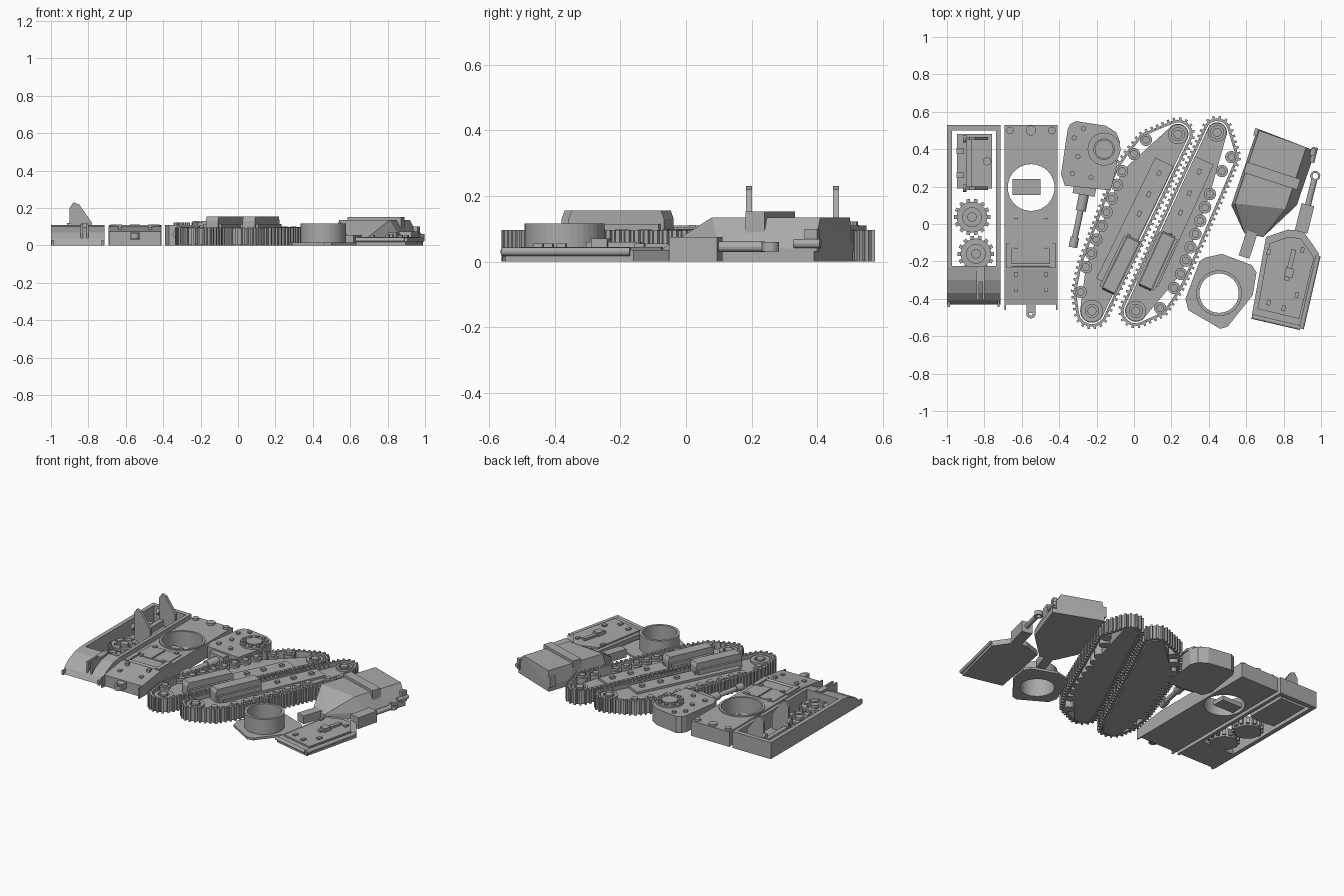
import bpy, bmesh, math
from mathutils import Vector, Matrix, geometry

cube = bpy.data.objects.get("Cube")
if cube:
    bpy.data.objects.remove(cube)

grey = bpy.data.materials.new("plain grey")
grey.use_nodes = True
COLOUR = (0.4, 0.4, 0.4, 1)
grey.diffuse_color = COLOUR
grey.node_tree.nodes["Principled BSDF"].inputs["Base Color"].default_value = COLOUR


def finish(bm, name):
    bmesh.ops.recalc_face_normals(bm, faces=bm.faces)
    mesh = bpy.data.meshes.new(name)
    bm.to_mesh(mesh)
    bm.free()
    mesh.materials.append(grey)
    bpy.context.collection.objects.link(bpy.data.objects.new(name, mesh))


def circle(x, y, r, n=32):
    return [(x + r * math.cos(i * math.tau / n), y + r * math.sin(i * math.tau / n)) for i in range(n)]


def rect(x0, x1, y0, y1):
    return [(x0, y0), (x1, y0), (x1, y1), (x0, y1)]


def prism(bm, loops, z0, z1):
    # outer loop first, later loops are holes
    edges = []
    for loop in loops:
        vs = [bm.verts.new((x, y, z0)) for x, y in loop]
        edges += [bm.edges.new((vs[i - 1], vs[i])) for i in range(len(vs))]
    new = bmesh.ops.triangle_fill(bm, edges=edges, use_beauty=True)["geom"]
    faces = [g for g in new if isinstance(g, bmesh.types.BMFace)]
    out = bmesh.ops.extrude_face_region(bm, geom=faces, use_keep_orig=True)["geom"]
    verts = [g for g in out if isinstance(g, bmesh.types.BMVert)]
    bmesh.ops.translate(bm, verts=verts, vec=(0, 0, z1 - z0))


def hull(bm, layers):
    # convex solid through polygons at given heights
    vs = [bm.verts.new((x, y, z)) for pts, z in layers for x, y in pts]
    res = bmesh.ops.convex_hull(bm, input=vs)
    bmesh.ops.delete(bm, geom=[v for v in res["geom_interior"] if isinstance(v, bmesh.types.BMVert)], context='VERTS')


def box(bm, x, y, z0, z1, w, d, deg=0):
    m = (Matrix.Translation((x, y, (z0 + z1) / 2)) @ Matrix.Rotation(math.radians(deg), 4, 'Z')
         @ Matrix.Diagonal((w, d, z1 - z0, 1)))
    bmesh.ops.create_cube(bm, size=1, matrix=m)


def rod(bm, a, b, r, r2=None, n=16):
    a, b = Vector(a), Vector(b)
    m = Matrix.Translation((a + b) / 2) @ (b - a).to_track_quat('Z', 'Y').to_matrix().to_4x4()
    bmesh.ops.create_cone(bm, cap_ends=True, segments=n, radius1=r, radius2=r2 or r, depth=(b - a).length, matrix=m)


def post(bm, x, y, z0, z1, r, n=16):
    rod(bm, (x, y, z0), (x, y, z1), r, n=n)


# Lower hull: open tray with a curved nose
bm = bmesh.new()
prism(bm, [rect(-1, -0.715, -0.23, 0.53), rect(-0.972, -0.738, -0.225, 0.5)], 0, 0.11)
side = [(-0.23, 0), (-0.23, 0.11), (-0.3, 0.1), (-0.37, 0.07), (-0.41, 0.035), (-0.43, 0)]
vs = [bm.verts.new((x, y, z)) for x in (-1, -0.715) for y, z in side]
bmesh.ops.convex_hull(bm, input=vs)
for x in (-0.835, -0.805):
    box(bm, x, -0.32, 0.02, 0.115, 0.012, 0.17)
box(bm, -0.82, -0.27, 0.08, 0.118, 0.04, 0.08)
for x in (-0.99, -0.725):
    box(bm, x, -0.43, 0, 0.03, 0.012, 0.03)
finish(bm, "lower_hull")

# Bracket with two tall uprights inside the tray
bm = bmesh.new()
box(bm, -0.853, 0.335, 0, 0.02, 0.185, 0.29)
box(bm, -0.88, 0.325, 0.02, 0.06, 0.03, 0.26)
upright = [(-0.9, 0), (-0.9, 0.2), (-0.88, 0.23), (-0.85, 0.22), (-0.83, 0.14), (-0.78, 0.12), (-0.78, 0)]
for y in (0.192, 0.457):
    hull_vs = [bm.verts.new((x, y + t, z)) for t in (-0.009, 0.009) for x, z in upright]
    bmesh.ops.convex_hull(bm, input=hull_vs)
    rod(bm, (-0.915, y, 0.1), (-0.895, y, 0.1), 0.02)
for y in (0.26, 0.39):
    box(bm, -0.93, y, 0.02, 0.05, 0.04, 0.03)
post(bm, -0.785, 0.335, 0.02, 0.045, 0.022)
finish(bm, "mount_bracket")

# Spare toothed wheels
for k, (x, y) in enumerate([(-0.866, 0.037), (-0.845, -0.16)]):
    bm = bmesh.new()
    prism(bm, [circle(x, y, 0.082), circle(x, y, 0.05)], 0, 0.06)
    post(bm, x, y, 0, 0.035, 0.055, 24)
    post(bm, x, y, 0.035, 0.065, 0.025)
    for i in range(14):
        a = i * math.tau / 14
        box(bm, x + 0.085 * math.cos(a), y + 0.085 * math.sin(a), 0.01, 0.05, 0.025, 0.02, math.degrees(a))
        if i % 2:
            post(bm, x + 0.062 * math.cos(a), y + 0.062 * math.sin(a), 0.06, 0.068, 0.007, 6)
    finish(bm, f"spare_wheel_{k + 1}")

# Upper hull deck with a turret opening
bm = bmesh.new()
prism(bm, [rect(-0.692, -0.41, -0.23, 0.53), circle(-0.55, 0.195, 0.125, 40)], 0, 0.1)
prism(bm, [circle(-0.55, 0.195, 0.14, 40), circle(-0.55, 0.195, 0.125, 40)], 0.1, 0.108)
hull(bm, [(rect(-0.692, -0.41, -0.43, -0.22), 0), (rect(-0.692, -0.41, -0.43, -0.22), 0.075),
          (rect(-0.692, -0.41, -0.24, -0.22), 0.1)])
rod(bm, (-0.68, -0.22, 0.1), (-0.42, -0.22, 0.1), 0.01)
for s in (-1, 1):
    x = -0.551
    post(bm, x + s * 0.112, 0.5, 0.1, 0.112, 0.02)
    box(bm, x + s * 0.115, -0.17, 0.1, 0.11, 0.03, 0.13)
    box(bm, x + s * 0.06, -0.05, 0.1, 0.105, 0.11, 0.15)
    box(bm, x + s * 0.137, -0.44, 0, 0.07, 0.008, 0.04)
    for y in (0.02, -0.12, -0.27, -0.35):
        box(bm, x + s * 0.08, y, 0.08, 0.112 if y > -0.3 else 0.095, 0.022, 0.022)
post(bm, -0.551, 0.5, 0.1, 0.112, 0.027)
box(bm, -0.551, -0.45, 0.03, 0.07, 0.05, 0.05)
prism(bm, [circle(-0.551, -0.48, 0.025, 16), circle(-0.551, -0.48, 0.01, 16)], 0.035, 0.065)
finish(bm, "upper_hull")

bm = bmesh.new()
box(bm, -0.575, 0.198, 0, 0.03, 0.15, 0.085)
finish(bm, "hatch_plate")

# Turret with cupola and long gun
bm = bmesh.new()
outline = [(-0.31, 0.55), (-0.15, 0.525), (-0.095, 0.49), (-0.075, 0.44), (-0.095, 0.3), (-0.125, 0.18),
           (-0.37, 0.205), (-0.39, 0.265), (-0.355, 0.505), (-0.34, 0.535)]
prism(bm, [outline], 0, 0.11)
prism(bm, [circle(-0.16, 0.4, 0.088, 24), circle(-0.16, 0.4, 0.055, 24)], 0.11, 0.122)
post(bm, -0.16, 0.4, 0.11, 0.128, 0.05, 24)
for x, y in circle(-0.16, 0.4, 0.072, 10):
    box(bm, x, y, 0.12, 0.13, 0.02, 0.02)
for x, y in [(-0.32, 0.46), (-0.3, 0.36), (-0.33, 0.27), (-0.23, 0.25), (-0.27, 0.51)]:
    post(bm, x, y, 0.11, 0.122, 0.014, 8)
box(bm, -0.265, 0.18, 0.02, 0.1, 0.12, 0.05, -10)
rod(bm, (-0.263, 0.18, 0.06), (-0.285, 0.07, 0.06), 0.027)
rod(bm, (-0.275, 0.12, 0.06), (-0.325, -0.115, 0.06), 0.016)
rod(bm, (-0.316, -0.07, 0.06), (-0.327, -0.125, 0.06), 0.023)
finish(bm, "turret_and_gun")


# Running gear: linked track, side plate, rollers and a long box
def running_gear(name, first, last, n, ends, rollers, bin_at):
    bm = bmesh.new()
    wheels = [Vector(first).lerp(Vector(last), i / (n - 1)) for i in range(n)] + [Vector(r) for r in rollers]
    pts = [Vector(p) for x, y, r in ends for p in circle(x, y, r)]
    inner = [Vector(p) for x, y, r in ends for p in circle(x, y, r - 0.022)] + wheels[:n]
    pts += [Vector(p) for w in wheels for p in circle(w.x, w.y, 0.04, 16)]
    loop = [pts[i] for i in geometry.convex_hull_2d(pts)]
    prism(bm, [[inner[i] for i in geometry.convex_hull_2d(inner)]], 0, 0.07)
    # walk the loop and lay the links
    total = sum((loop[i] - loop[i - 1]).length for i in range(len(loop)))
    step, carry = total / 84, 0
    for i in range(len(loop)):
        a, b = loop[i - 1], loop[i]
        d = (b - a).normalized()
        deg = math.degrees(math.atan2(d.y, d.x))
        out = Vector((d.y, -d.x))
        if (a + out - Vector((ends[0][0], ends[0][1]))).length < (a - out - Vector((ends[0][0], ends[0][1]))).length:
            out = -out
        while carry < (b - a).length:
            p = a + d * carry
            q = p - out * 0.008
            box(bm, q.x, q.y, 0.002, 0.094, step * 0.97, 0.014, deg)
            q = p + out * 0.004
            box(bm, q.x, q.y, 0, 0.096, step * 0.4, 0.018, deg)
            carry += step
        carry -= (b - a).length
    for w in wheels:
        post(bm, w.x, w.y, 0, 0.085, 0.033)
        post(bm, w.x, w.y, 0.085, 0.098, 0.02, 12)
    for x, y, r in ends:
        prism(bm, [circle(x, y, r - 0.025, 24), circle(x, y, 0.035, 24)], 0.07, 0.085)
        post(bm, x, y, 0.07, 0.09, 0.024)
    # raised armour plate with bolts
    a, b = Vector(ends[0][:2]), Vector(ends[1][:2])
    deg = math.degrees(math.atan2((b - a).y, (b - a).x))
    c = (a + b) / 2
    box(bm, c.x, c.y, 0.07, 0.085, 0.72, 0.11, deg)
    for t in (0.3, 0.42, 0.55, 0.66, 0.78):
        p = a.lerp(b, t)
        box(bm, p.x, p.y, 0.085, 0.1, 0.03, 0.02, deg)
    x, y = bin_at
    d = (b - a).normalized()
    e = Vector((d.y, -d.x))

    def strip(half):
        return [Vector(bin_at) + d * half * i + e * 0.036 * j for i, j in ((1, 1), (1, -1), (-1, -1), (-1, 1))]
    hull(bm, [(strip(0.16), 0.07), (strip(0.16), 0.13), (strip(0.15), 0.155)])
    for s in (-1, 1):
        p = Vector(bin_at) + e * 0.046 * s
        box(bm, p.x, p.y, 0.07, 0.115, 0.3, 0.015, deg)
    finish(bm, name)


running_gear("right_running_gear", (-0.257, -0.23), (-0.064, 0.283), 8,
             [(-0.225, -0.465, 0.085), (0.235, 0.48, 0.078)],
             [(-0.285, -0.364), (0, 0.374), (0.064, 0.45)], (-0.07, -0.22))
running_gear("left_running_gear", (0.251, -0.267), (0.406, 0.16), 7,
             [(0.01, -0.465, 0.08), (0.444, 0.49, 0.075)],
             [(0.14, -0.45), (0.214, -0.342), (0.47, 0.283), (0.52, 0.358)], (0.123, -0.198))

# Collar: tall ring on a thin plate
bm = bmesh.new()
plate = [(0.47, -0.16), (0.63, -0.22), (0.655, -0.26), (0.635, -0.38), (0.5, -0.55), (0.46, -0.56),
         (0.29, -0.46), (0.275, -0.4), (0.35, -0.2), (0.38, -0.18)]
prism(bm, [plate, circle(0.455, -0.37, 0.105, 40)], 0, 0.015)
prism(bm, [circle(0.455, -0.37, 0.122, 40), circle(0.455, -0.37, 0.105, 40)], 0, 0.116)
finish(bm, "turret_collar")

# Casemate with sloped walls, roof band and stub
bm = bmesh.new()
base = [(0.66, 0.51), (0.97, 0.39), (0.87, 0.1), (0.69, -0.07), (0.59, -0.05), (0.52, 0.1)]
hull(bm, [(base, 0), (base, 0.04), ([(0.67, 0.5), (0.92, 0.41), (0.81, 0.08), (0.54, 0.11)], 0.135)])
box(bm, 0.738, 0.257, 0.05, 0.153, 0.3, 0.06, -18)
box(bm, 0.61, -0.11, 0, 0.055, 0.06, 0.14, -18)
rod(bm, (0.95, 0.33, 0.055), (0.97, 0.41, 0.055), 0.014)
for x, y in [(0.655, 0.49), (0.955, 0.385)]:
    box(bm, x, y, 0.03, 0.1, 0.025, 0.04, -18)
finish(bm, "casemate")

# Small side turret lying flat, with barrel and muzzle ring
bm = bmesh.new()
body = [(0.706, -0.07), (0.823, -0.03), (0.904, -0.037), (0.99, -0.16), (0.895, -0.55), (0.63, -0.487)]
prism(bm, [body], 0, 0.035)
prism(bm, [[(0.82 + (x - 0.82) * 0.84, -0.28 + (y + 0.28) * 0.84) for x, y in body]], 0.035, 0.045)
rod(bm, (0.895, -0.56, 0.03), (0.985, -0.17, 0.03), 0.013)
rod(bm, (0.63, -0.495, 0.03), (0.89, -0.555, 0.03), 0.012)
box(bm, 0.835, -0.22, 0.045, 0.06, 0.025, 0.17, -14)
box(bm, 0.83, -0.26, 0.045, 0.07, 0.045, 0.05, -14)
for x, y in [(0.72, -0.42), (0.8, -0.45), (0.87, -0.38), (0.72, -0.15), (0.9, -0.14)]:
    box(bm, x, y, 0.045, 0.055, 0.02, 0.03, -14)
box(bm, 0.912, 0.03, 0, 0.075, 0.07, 0.15, -14)
rod(bm, (0.925, 0.08, 0.045), (0.965, 0.24, 0.045), 0.016)
prism(bm, [circle(0.969, 0.257, 0.027, 20), circle(0.969, 0.257, 0.016, 20)], 0.03, 0.06)
finish(bm, "side_turret")
